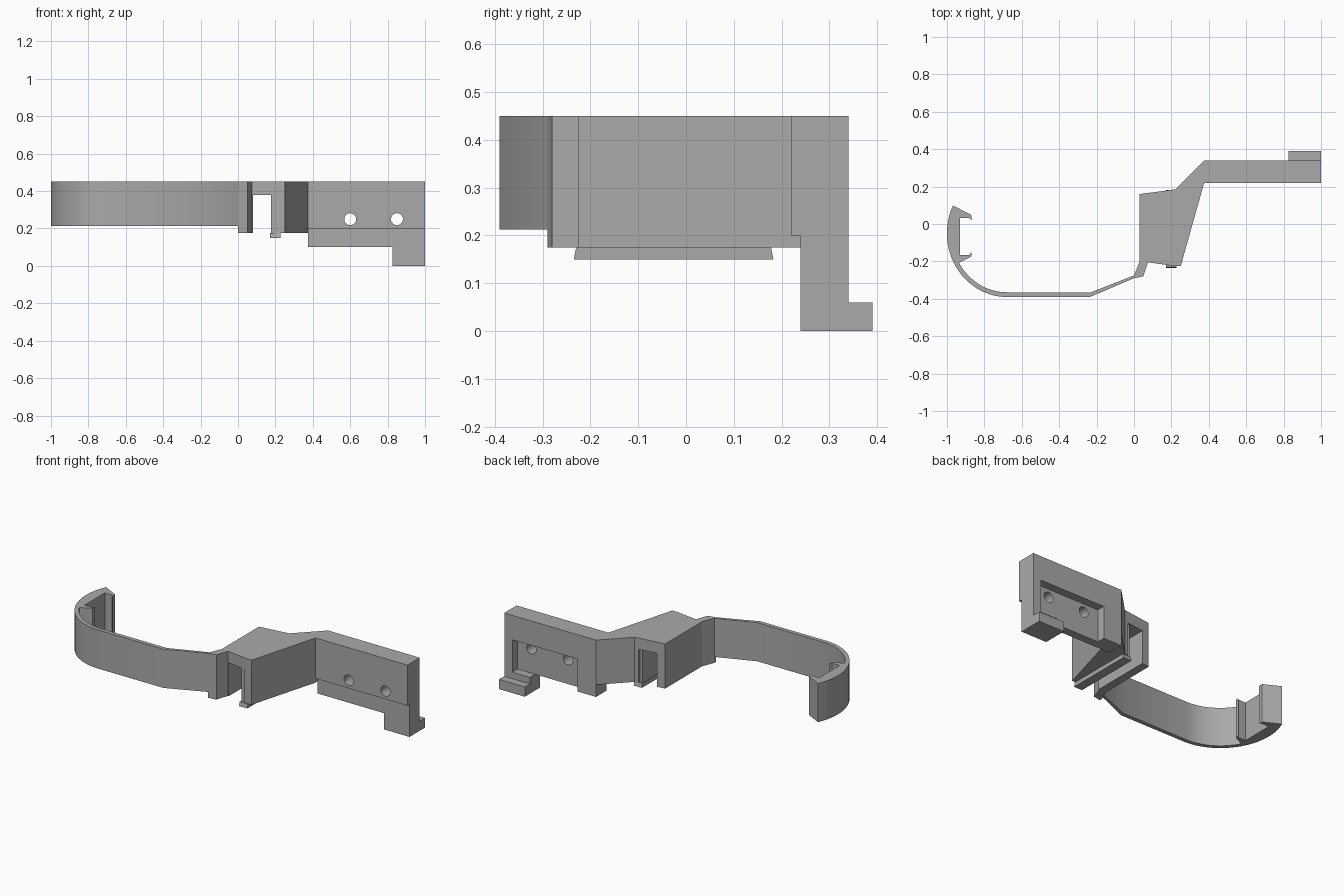
import bpy
import bmesh
from math import sin, cos, radians
from mathutils import Vector

if "Cube" in bpy.data.objects:
    bpy.data.objects.remove(bpy.data.objects["Cube"], do_unlink=True)

grey = bpy.data.materials.new("plain grey")
grey.use_nodes = True
grey.diffuse_color = (0.4, 0.4, 0.4, 1)
grey.node_tree.nodes["Principled BSDF"].inputs["Base Color"].default_value = (0.4, 0.4, 0.4, 1)


def prism(name, profile, lo, hi, axis="z"):
    """Extrude a flat outline between lo and hi along an axis."""
    place = {"z": lambda a, b: (a, b, lo),
             "x": lambda a, b: (lo, a, b),
             "y": lambda a, b: (a, lo, b)}[axis]
    direction = Vector([(hi - lo) * (axis == k) for k in "xyz"])
    bm = bmesh.new()
    face = bm.faces.new([bm.verts.new(place(a, b)) for a, b in profile])
    ext = bmesh.ops.extrude_face_region(bm, geom=[face])
    moved = [g for g in ext["geom"] if isinstance(g, bmesh.types.BMVert)]
    bmesh.ops.translate(bm, verts=moved, vec=direction)
    bmesh.ops.recalc_face_normals(bm, faces=bm.faces)
    mesh = bpy.data.meshes.new(name)
    bm.to_mesh(mesh)
    bm.free()
    mesh.materials.append(grey)
    obj = bpy.data.objects.new(name, mesh)
    bpy.context.collection.objects.link(obj)
    return obj


def arc(cx, cy, rx, ry, start, end, steps):
    angles = [radians(start + (end - start) * i / steps) for i in range(steps + 1)]
    return [(cx + rx * cos(a), cy + ry * sin(a)) for a in angles]


def rect(a0, b0, a1, b1):
    return [(a0, b0), (a1, b0), (a1, b1), (a0, b1)]


def select_only(obj):
    bpy.ops.object.select_all(action="DESELECT")
    obj.select_set(True)
    bpy.context.view_layer.objects.active = obj


def cut(obj, cutter):
    mod = obj.modifiers.new("cut", "BOOLEAN")
    mod.operation = "DIFFERENCE"
    mod.solver = "EXACT"
    mod.object = cutter
    select_only(obj)
    bpy.ops.object.modifier_apply(modifier=mod.name)
    bpy.data.objects.remove(cutter, do_unlink=True)


def smooth(obj):
    select_only(obj)
    bpy.ops.object.shade_smooth_by_angle(angle=radians(25))


TOP = 0.45
BASE = 0.175
ROOF = 0.38

# Mounting plate with a stepped front, a rear pocket and two screw holes
plate = prism("mounting_plate",
              [(0.22, TOP), (0.34, TOP), (0.34, 0.1), (0.24, 0.1), (0.24, 0.2), (0.22, 0.2)],
              0.375, 1, "x")
cut(plate, prism("pocket_cutter", rect(0.5, 0.05, 0.945, 0.3), 0.29, 0.4, "y"))
for x in (0.6, 0.85):
    cut(plate, prism("hole_cutter", arc(x, 0.25, 0.032, 0.032, 0, 345, 23), 0.15, 0.4, "y"))
smooth(plate)

# Foot under the plate with a rear toe
prism("plate_foot",
      [(0.24, 0.1), (0.34, 0.1), (0.34, 0.06), (0.39, 0.06), (0.39, 0), (0.24, 0)],
      0.825, 1, "x")

# Channel body: roof, thin left wall and wedge-shaped right wall
prism("channel_roof",
      [(0.03, 0.16), (0.22, 0.185), (0.375, 0.34), (0.375, 0.22),
       (0.25, -0.225), (0.22, -0.225), (0.075, -0.205), (0.05, -0.28),
       (0, -0.29), (0, -0.275), (0.03, -0.2)], ROOF, TOP)
prism("channel_left_wall",
      [(0.03, 0.16), (0.08, 0.167), (0.08, -0.206), (0.075, -0.205), (0.05, -0.28),
       (0, -0.29), (0, -0.275), (0.03, -0.2)], BASE, ROOF)
prism("channel_right_wall",
      [(0.195, 0.182), (0.22, 0.185), (0.375, 0.34), (0.375, 0.22),
       (0.25, -0.225), (0.195, -0.222)], BASE, ROOF)

# Snap rail hanging along the inside of the right wall
prism("snap_rail", [(-0.235, 0.15), (0.183, 0.15), (0.178, BASE), (-0.23, BASE)],
      0.172, 0.228, "x")
prism("rail_web", rect(0.176, -0.215, 0.195, 0.17), BASE, ROOF)

# Curved strap ending in a small C-shaped catch
outer = arc(-0.68, -0.05, 0.32, 0.34, 270, 154, 26)
inner = arc(-0.68, -0.05, 0.295, 0.315, 210, 270, 16)
catch = [(-0.87, 0.048), (-0.87, 0.022), (-0.88, 0.032), (-0.93, 0.032),
         (-0.93, -0.165), (-0.88, -0.165), (-0.87, -0.152), (-0.87, -0.175)]
strap = prism("strap",
              [(0, -0.275), (0, -0.29), (-0.235, -0.39)] + outer + catch + inner
              + [(-0.23, -0.365)], 0.212, TOP)
smooth(strap)
